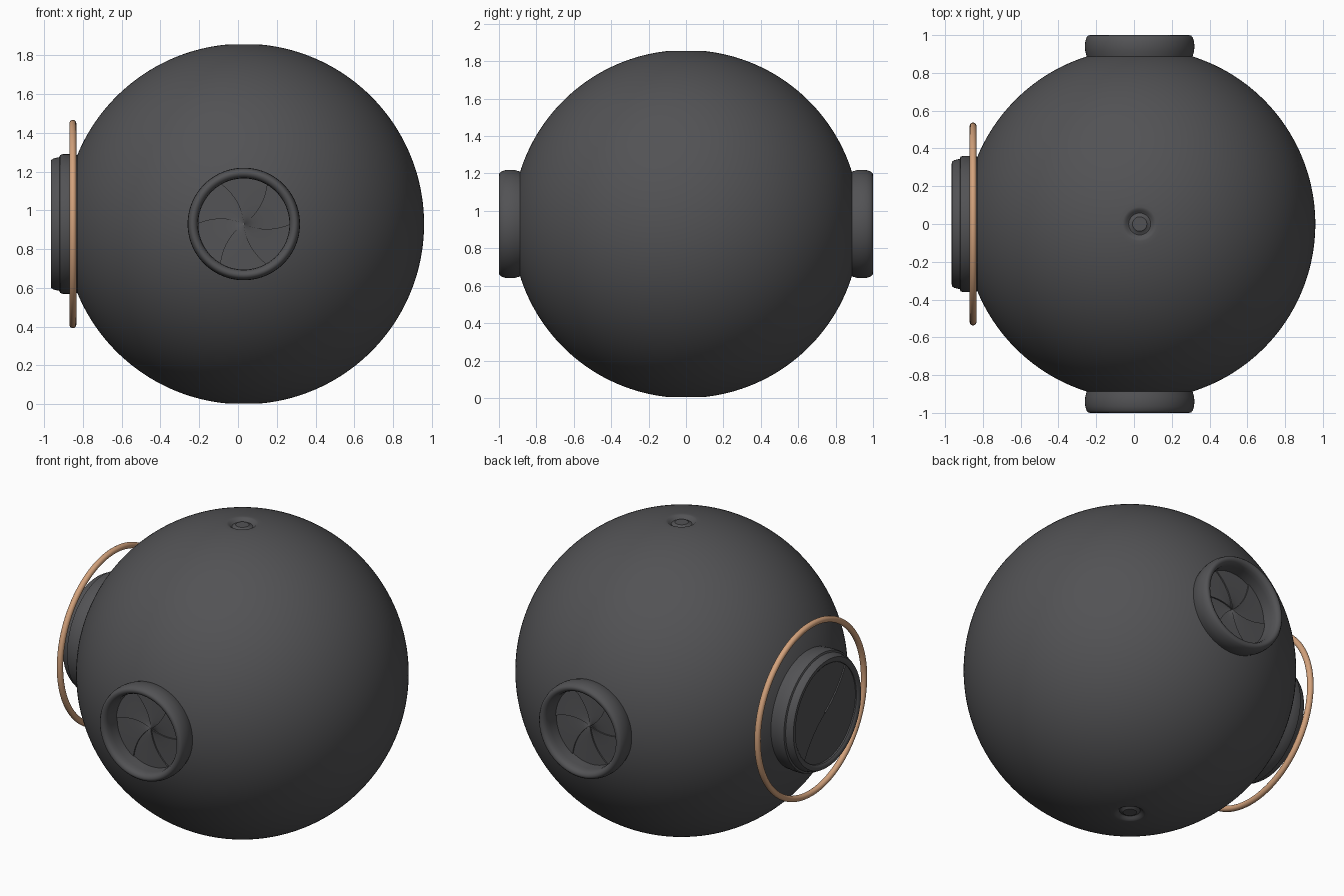
import bpy, bmesh, math
from mathutils import Vector, Matrix

if "Cube" in bpy.data.objects:
    bpy.data.objects.remove(bpy.data.objects["Cube"])

CENTRE = Vector((0.03, 0, 0.93))
R = 0.93


def material(name, col):
    m = bpy.data.materials.new(name)
    m.diffuse_color = (*col, 1)
    m.use_nodes = True
    m.node_tree.nodes["Principled BSDF"].inputs["Base Color"].default_value = m.diffuse_color
    return m


dark = material("dark_grey", (0.085, 0.085, 0.09))
copper = material("copper", (0.65, 0.36, 0.20))


def finish(name, bm, direction, mat, angle=40):
    # Aim local z along direction, starting at the body centre
    rot = Vector(direction).to_track_quat('Z', 'Y').to_matrix().to_4x4()
    bmesh.ops.remove_doubles(bm, verts=bm.verts, dist=1e-5)
    bm.transform(Matrix.Translation(CENTRE) @ rot)
    me = bpy.data.meshes.new(name)
    bm.to_mesh(me)
    bm.free()
    me.materials.append(mat)
    me.shade_smooth()
    me.set_sharp_from_angle(angle=math.radians(angle))
    ob = bpy.data.objects.new(name, me)
    bpy.context.collection.objects.link(ob)
    return ob


def lathe(profile, segs):
    # Spin (radius, height) points around z
    bm = bmesh.new()
    rings = []
    for r, z in profile:
        if r < 1e-6:
            rings.append([bm.verts.new((0, 0, z))] * segs)
        else:
            rings.append([bm.verts.new((r * math.cos(2 * math.pi * j / segs),
                                        r * math.sin(2 * math.pi * j / segs), z))
                          for j in range(segs)])
    for a, b in zip(rings, rings[1:]):
        for j in range(segs):
            k = (j + 1) % segs
            vs = list(dict.fromkeys((a[j], b[j], b[k], a[k])))
            bm.faces.new(vs)
    return bm


def iris(name, direction, radius, depth, blades, start, swirl, step):
    # Spiral shutter: each blade rises by one small step over its neighbour
    bm = bmesh.new()
    nr, nt = 10, 96 // blades
    sector = 2 * math.pi / blades
    for b in range(blades):
        grid = []
        for t in range(nt + 2):
            f = min(t, nt) / nt
            h = depth + (step * f if t <= nt else 0)
            row = []
            for i in range(nr + 1):
                q = i / nr
                r = radius * max(q, 0.01)
                a = math.radians(start - swirl * (1 - q)) + (b + f) * sector
                row.append(bm.verts.new((r * math.cos(a), r * math.sin(a), h)))
            grid.append(row)
        for r0, r1 in zip(grid, grid[1:]):
            for i in range(nr):
                bm.faces.new((r0[i], r0[i + 1], r1[i + 1], r1[i]))
    finish(name, bm, direction, dark, 30)


# Spherical body with a small dimple and stud at each pole
dimple = [(0, 0.918), (0.038, 0.918), (0.045, 0.912), (0.058, 0.907),
          (0.07, 0.916), (0.08, 0.9245), (0.09, 0.9256)]
arc = [(R * math.sin(t), R * math.cos(t))
       for t in (math.radians(7 + 166 * i / 96) for i in range(97))]
bm = lathe(dimple + arc + [(r, -z) for r, z in reversed(dimple)], 192)
# Openings behind the front and back ports
holes = [f for f in bm.faces
         if math.hypot(f.calc_center_median().x, f.calc_center_median().z) < 0.258]
bmesh.ops.delete(bm, geom=holes, context='FACES')
finish("body", bm, (0, 0, 1), dark, 35)

# Front and back ports: rounded collar with recessed shutter
port = [(0.235, 0.86), (0.235, 0.95), (0.238, 0.975), (0.246, 0.992),
        (0.26, 1.0), (0.272, 0.998), (0.281, 0.988), (0.288, 0.965),
        (0.29, 0.94), (0.288, 0.915), (0.28, 0.885), (0.272, 0.86)]
for side, d in (("front", (0, -1, 0)), ("back", (0, 1, 0))):
    finish(side + "_port_collar", lathe(port, 96), d, dark)
    iris(side + "_port_shutter", d, 0.24, 0.885, 6, 0, 25, 0.008)

# Large left port with chamfered collar and two-part shutter
side_port = [(0.298, 0.96), (0.298, 0.985), (0.308, 0.993), (0.318, 0.995),
             (0.33, 0.994), (0.338, 0.982), (0.345, 0.952), (0.356, 0.948),
             (0.36, 0.935), (0.36, 0.9), (0.354, 0.84)]
finish("left_port_collar", lathe(side_port, 96), (-1, 0, 0), dark, 30)
iris("left_port_shutter", (-1, 0, 0), 0.302, 0.972, 2, 48, 15, 0.008)

# Thin copper hoop around the left port
hoop = [(0.519 + 0.018 * math.sin(a), 0.882 + 0.018 * math.cos(a))
        for a in (2 * math.pi * i / 16 for i in range(17))]
finish("copper_hoop", lathe(hoop, 128), (-1, 0, 0), copper)
